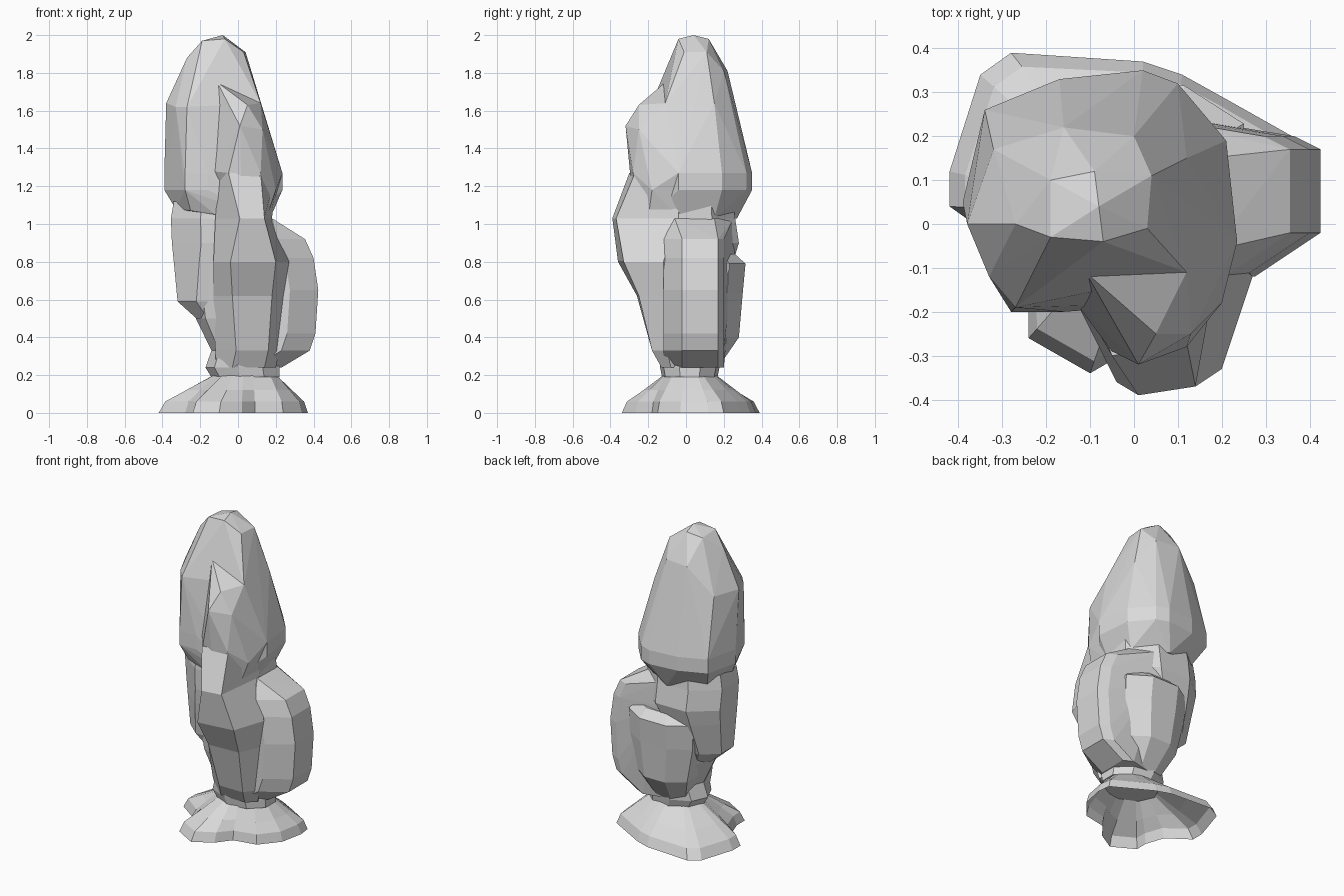
import bpy, bmesh
from math import cos, sin, pi

old = bpy.data.objects.get("Cube")
if old:
    bpy.data.objects.remove(old, do_unlink=True)

grey = bpy.data.materials.new("stone grey")
grey.use_nodes = True
colour = (0.7, 0.7, 0.7, 1)
grey.diffuse_color = colour
grey.node_tree.nodes["Principled BSDF"].inputs["Base Color"].default_value = colour


def add_object(name, bm):
    bmesh.ops.recalc_face_normals(bm, faces=bm.faces)
    mesh = bpy.data.meshes.new(name)
    bm.to_mesh(mesh)
    bm.free()
    mesh.materials.append(grey)
    obj = bpy.data.objects.new(name, mesh)
    bpy.context.collection.objects.link(obj)
    return obj


def loft(name, sections, capped=True):
    """Join sections of (z, outline points) into a faceted skin."""
    bm = bmesh.new()
    loops = [[bm.verts.new((x, y, z)) for x, y in outline] for z, outline in sections]
    for low, high in zip(loops, loops[1:]):
        for i in range(len(low)):
            j = (i + 1) % len(low)
            bm.faces.new((low[i], low[j], high[j], high[i]))
    if capped:
        bm.faces.new(loops[0])
        bm.faces.new(loops[-1])
    return add_object(name, bm)


def lobe(name, rings, sides=8):
    """Faceted lump; each ring is (z, x min, x max, y min, y max)."""
    fit = 1 / cos(pi / sides)
    angles = [2 * pi * (i + .5) / sides for i in range(sides)]
    return loft(name, [
        (z, [((x0 + x1) / 2 + cos(a) * fit * (x1 - x0) / 2,
              (y0 + y1) / 2 + sin(a) * fit * (y1 - y0) / 2) for a in angles])
        for z, x0, x1, y0, y1 in rings])


def hull(name, points):
    """Chiselled lump around a few corner points."""
    bm = bmesh.new()
    for p in points:
        bm.verts.new(p)
    result = bmesh.ops.convex_hull(bm, input=bm.verts)
    loose = {v for v in result["geom_interior"] if isinstance(v, bmesh.types.BMVert)}
    bmesh.ops.delete(bm, geom=list(loose), context="VERTS")
    return add_object(name, bm)


# Flared root foot, open underneath
rim = [(.37, .12), (.36, .2), (.2, .29), (.11, .34), (.02, .37), (-.28, .39),
       (-.35, .34), (-.42, .12), (-.42, .04), (-.28, -.06), (-.24, -.18),
       (-.24, -.26), (-.1, -.34), (.02, -.27), (.09, -.18), (.24, -.15), (.34, -.03)]


def rim_at(spread):
    outline = []
    for x, y in rim:
        dx, dy = x - .04, y - .02
        d = (dx * dx + dy * dy) ** .5
        nx, ny = .04 + .17 * dx / d, .02 + .14 * dy / d
        outline.append((nx + (x - nx) * spread, ny + (y - ny) * spread))
    return outline


loft("root_foot", [(z, rim_at(s)) for z, s in ((0, 1), (.06, .88), (.12, .5), (.2, 0))],
     capped=False)

# Short neck and core stem
lobe("stem", [
    (.19, -.13, .22, -.12, .16), (.24, -.16, .22, -.13, .17),
    (.33, -.13, .2, -.14, .18), (.5, -.21, .2, -.16, .2),
    (.8, -.25, .2, -.18, .2)], sides=9)

# Left lump: the same footprint swept along its outer profile
left_points = [(.18, -.06, 1.03), (.17, .15, 1.03), (0, .25, 1.03), (0, .26, .88)]
for z, reach in ((.24, .23), (.33, .38), (.42, .41), (.65, .425), (.82, .4), (.92, .355)):
    left_points += [(reach, -.02, z), (reach, .17, z), (reach - .06, .2, z),
                    (reach - .15, -.12, z), (0, -.05, z), (0, .16, z)]
hull("left_lump", left_points)

# Lumps on the right and at the back of the stem
lobe("right_lump", [
    (.5, -.22, -.02, -.08, .12), (.59, -.32, .02, -.12, .18),
    (.8, -.34, .12, -.15, .25), (.9, -.35, .18, -.16, .28),
    (1.03, -.355, .18, -.16, .26), (1.12, -.34, .18, -.15, .25)])
lobe("back_lump", [
    (.24, -.08, .16, 0, .17), (.4, -.15, .21, .02, .28),
    (.63, -.2, .25, .02, .3), (.79, -.21, .25, .02, .315),
    (.84, -.14, .2, .05, .26)])

# Front column: left, front left, front right and right corners at each height
column = [
    (.24, (-.12, -.06), (-.03, -.13), (.14, -.13), (.2, -.08)),
    (.33, (-.12, -.09), (-.01, -.18), (.16, -.18), (.22, -.1)),
    (.62, (-.13, -.14), (-.03, -.26), (.18, -.25), (.24, -.12)),
    (.8, (-.13, -.18), (-.04, -.36), (.2, -.33), (.27, -.12)),
    (1.03, (-.12, -.18), (.01, -.39), (.14, -.37), (.18, -.04)),
    (1.27, (-.1, -.18), (-.05, -.3), (.12, -.27), (.2, -.04))]
loft("front_column", [(z, [*corners, (.1, .1), (-.1, .1)]) for z, *corners in column])

# Tall crown with its tucked underside
crown_points = [
    (-.19, -.03, 1.97), (-.07, -.04, 1.98), (-.09, .12, 1.98), (-.08, .04, 2),
    (-.19, .1, 1.96), (.04, .11, 1.91), (.03, -.01, 1.91), (-.27, 0, 1.88),
    (-.16, .22, 1.81), (0, .2, 1.81), (-.38, 0, 1.64), (-.32, .17, 1.64),
    (.12, -.11, 1.64), (.12, .15, 1.64), (-.11, -.11, 1.75), (-.2, -.1, 1.76),
    (-.33, -.12, 1.62), (-.27, -.19, 1.62),
    (-.17, .3, 1.38), (.05, .3, 1.38), (-.33, 0, 1.08), (-.28, .18, 1.06),
    (-.05, .27, 1.03), (.15, .15, 1.03), (.17, -.03, 1.03), (.1, -.18, 1.05),
    (-.12, -.17, 1.05), (-.25, -.15, 1.07)]
waist = [(-.39, .05), (-.34, .26), (-.17, .33), (.02, .35), (.1, .32), (.21, .19),
         (.235, -.04), (-.16, -.2), (-.28, -.2)]
crown_points += [(x, y, z) for x, y in waist for z in (1.18, 1.27)]
hull("crown", crown_points)

# Folded ridge on the crown's front
hull("crown_ridge", [
    (-.11, -.11, 1.75), (.12, -.11, 1.64), (.05, -.25, 1.63), (.01, -.32, 1.52),
    (.13, -.25, 1.5), (-.05, -.29, 1.27), (.12, -.28, 1.27), (.235, -.04, 1.27),
    (.2, -.18, 1.18), (-.14, -.17, 1.28), (.02, -.28, 1.1), (.15, -.2, 1.03),
    (.17, -.03, 1.03), (0, .1, 1.3), (0, .1, 1.6)])
